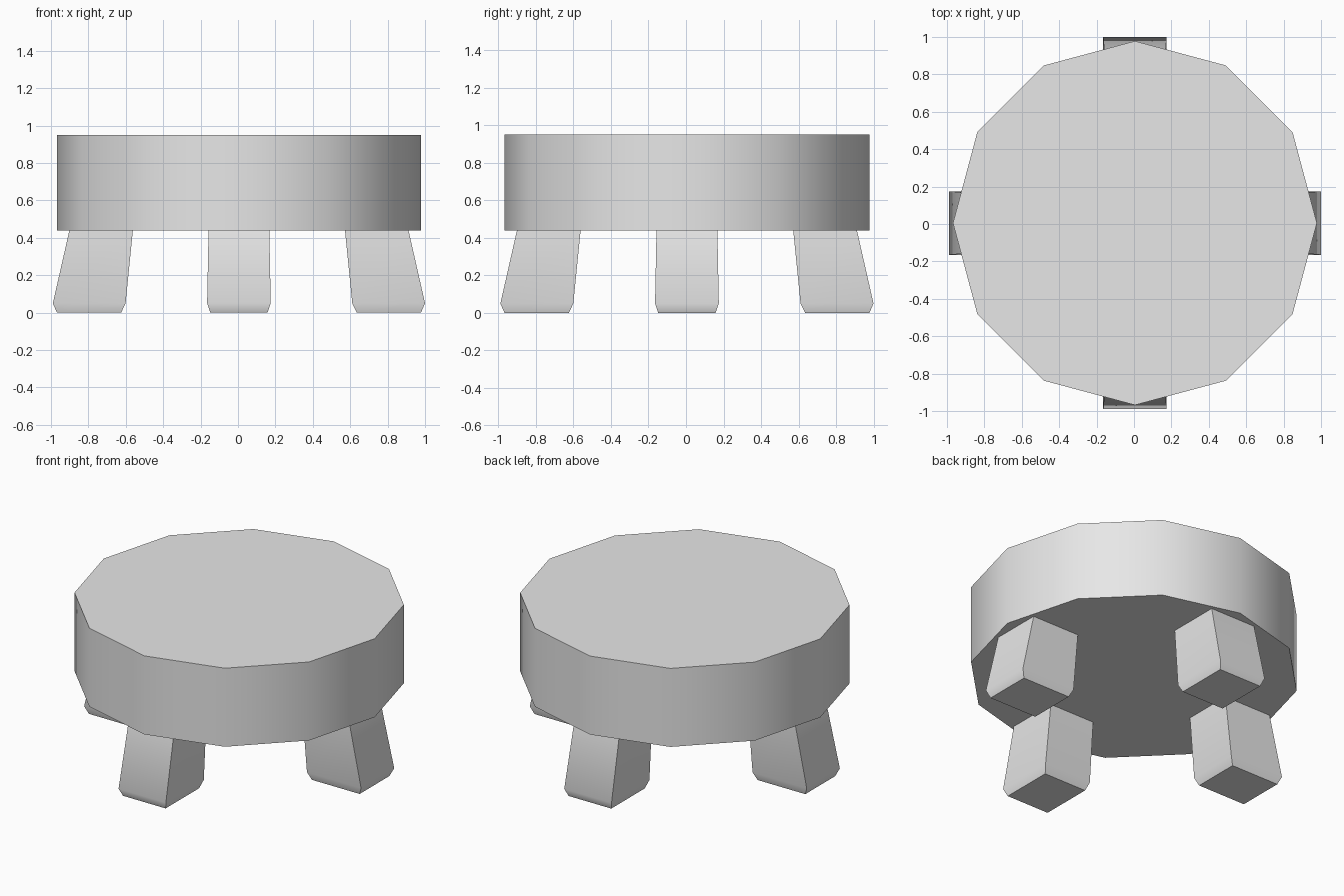
import bpy, bmesh, math
from mathutils import Matrix

cube = bpy.data.objects.get("Cube")
if cube:
    bpy.data.objects.remove(cube, do_unlink=True)

GREY = (0.8, 0.8, 0.8, 1.0)
grey = bpy.data.materials.new("light grey")
grey.use_nodes = True
grey.diffuse_color = GREY
grey.node_tree.nodes["Principled BSDF"].inputs["Base Color"].default_value = GREY

OFFSET = Matrix.Translation((0.005, 0.005, 0))  # seat and legs share this centre


def finish(name, bm):
    """Turn a bmesh into a smooth-shaded object with sharp corners."""
    bmesh.ops.recalc_face_normals(bm, faces=bm.faces)
    mesh = bpy.data.meshes.new(name)
    bm.to_mesh(mesh)
    bm.free()
    mesh.materials.append(grey)
    obj = bpy.data.objects.new(name, mesh)
    bpy.context.collection.objects.link(obj)
    bpy.ops.object.select_all(action='DESELECT')
    obj.select_set(True)
    bpy.context.view_layer.objects.active = obj
    bpy.ops.object.shade_smooth_by_angle(angle=math.radians(40))


# Thick twelve-sided seat with corners on the axes
bm = bmesh.new()
bmesh.ops.create_cone(bm, cap_ends=True, segments=12, radius1=0.973, radius2=0.973,
                      depth=0.51, matrix=OFFSET @ Matrix.Translation((0, 0, 0.695)))
finish("seat", bm)

# Splayed leg sections: height, inner distance, outer distance, half width
SECTIONS = [(0.0, 0.63, 0.973, 0.153),
            (0.05, 0.606, 0.995, 0.17),
            (0.46, 0.565, 0.902, 0.162)]


def add_leg(name, degrees):
    bm = bmesh.new()
    rings = [[bm.verts.new(p) for p in ((a, -w, z), (b, -w, z), (b, w, z), (a, w, z))]
             for z, a, b, w in SECTIONS]
    for low, high in zip(rings, rings[1:]):
        for i in range(4):
            j = (i + 1) % 4
            bm.faces.new((low[i], low[j], high[j], high[i]))
    bm.faces.new(rings[0][::-1])
    bm.faces.new(rings[-1])
    bm.transform(OFFSET @ Matrix.Rotation(math.radians(degrees), 4, 'Z'))
    finish(name, bm)


# Four legs, one on each side
for i, side in enumerate(("left", "back", "right", "front")):
    add_leg(side + "_leg", 90 * i)
